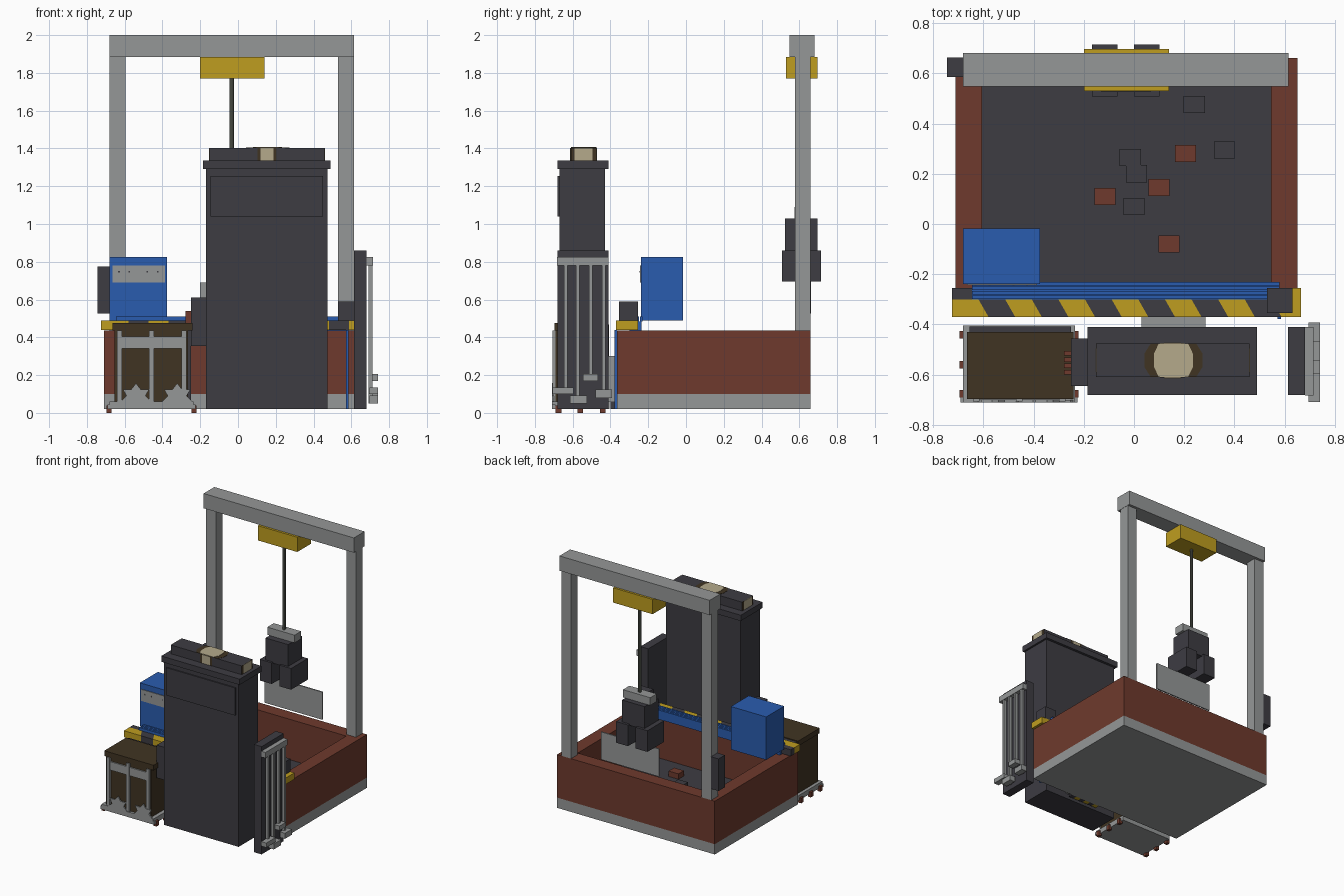
import bpy, bmesh, math
from mathutils import Vector

cube = bpy.data.objects.get("Cube")
if cube:
    bpy.data.objects.remove(cube, do_unlink=True)


def material(name, rgb):
    m = bpy.data.materials.new(name)
    m.use_nodes = True
    m.diffuse_color = (*rgb, 1)
    m.node_tree.nodes["Principled BSDF"].inputs["Base Color"].default_value = (*rgb, 1)
    return m


GREY = material("steel grey", (0.30, 0.31, 0.31))
DARK = material("charcoal", (0.047, 0.045, 0.055))
BRICK = material("brick red", (0.156, 0.042, 0.026))
YELLOW = material("safety yellow", (0.52, 0.34, 0.014))
BLUE = material("blue", (0.023, 0.107, 0.43))
BROWN = material("dark brown", (0.051, 0.034, 0.016))
CREAM = material("cream", (0.46, 0.40, 0.26))
CABLE = material("cable grey", (0.10, 0.11, 0.09))


def prism(name, mat, pts, axis, a, b):
    """Extrude a flat outline along an axis from a to b."""
    def place(p, d):
        return {"x": (d, p[0], p[1]), "y": (p[0], d, p[1]), "z": (p[0], p[1], d)}[axis]
    bm = bmesh.new()
    face = bm.faces.new([bm.verts.new(place(p, a)) for p in pts])
    ext = bmesh.ops.extrude_face_region(bm, geom=[face])
    verts = [g for g in ext["geom"] if isinstance(g, bmesh.types.BMVert)]
    bmesh.ops.translate(bm, verts=verts, vec=Vector(place((0, 0), b - a)))
    bmesh.ops.recalc_face_normals(bm, faces=bm.faces)
    mesh = bpy.data.meshes.new(name)
    bm.to_mesh(mesh)
    bm.free()
    mesh.materials.append(mat)
    ob = bpy.data.objects.new(name, mesh)
    bpy.context.collection.objects.link(ob)
    return ob


def box(name, mat, x0, x1, y0, y1, z0, z1):
    return prism(name, mat, [(x0, y0), (x1, y0), (x1, y1), (x0, y1)], "z", z0, z1)


# Walled pit: slab, floor and four brick walls
box("base_slab", GREY, -0.71, 0.65, -0.365, 0.66, 0.02, 0.10)
box("pit_floor", DARK, -0.61, 0.55, -0.27, 0.56, 0.10, 0.12)
box("left_wall_low", BRICK, 0.545, 0.65, -0.365, 0.66, 0.10, 0.435)
box("right_wall_low", BRICK, -0.71, -0.605, -0.365, 0.66, 0.10, 0.435)
box("back_wall", BRICK, -0.605, 0.545, 0.555, 0.66, 0.10, 0.435)
box("front_wall", BRICK, -0.605, 0.545, -0.365, -0.26, 0.10, 0.435)

# Rubble on the floor
rubble = [(DARK, [(0.24, 0.475), (0.36, 0.295), (-0.015, 0.265), (0.01, 0.2), (0, 0.07)]),
          (BRICK, [(0.205, 0.28), (0.10, 0.145), (-0.115, 0.11), (0.14, -0.08)])]
for mat, spots in rubble:
    for i, (x, y) in enumerate(spots):
        box(f"rubble_{i}", mat, x - 0.042, x + 0.042, y - 0.034, y + 0.034,
            0.12, 0.15 + 0.004 * i)

# Hazard striped sill made of slanted segments
edges = [-0.725 + 0.106 * i for i in range(13)] + [0.665]
for i in range(13):
    a, b = edges[i], edges[i + 1]
    sa, sb = (0 if i == 0 else 0.04), (0 if i == 12 else 0.04)
    outline = [(a + sa, -0.37), (b + sb, -0.37), (b, -0.30), (a, -0.30)]
    prism(f"sill_stripe_{i}", DARK if i % 2 else YELLOW, outline, "z", 0.44, 0.49)
box("sill_end_yellow", YELLOW, 0.58, 0.665, -0.30, -0.255, 0.44, 0.49)
box("sill_end_dark", DARK, -0.725, -0.645, -0.30, -0.255, 0.44, 0.49)
box("sill_motor", DARK, 0.53, 0.63, -0.355, -0.255, 0.49, 0.59)

# Blue pipes along the sill and a drop pipe
box("pipe_tray", BLUE, -0.645, 0.58, -0.30, -0.235, 0.435, 0.485)
for i in range(4):
    y = -0.291 + 0.018 * i
    box(f"pipe_{i}", BLUE, -0.645, 0.58, y - 0.007, y + 0.007, 0.485, 0.51)
box("drop_pipe", BLUE, 0.572, 0.586, -0.378, -0.366, 0.02, 0.44)

# Gantry frame
for side, x0, x1 in (("right", -0.68, -0.595), ("left", 0.53, 0.613)):
    box(f"{side}_post", GREY, x0, x1, 0.577, 0.66, 0.435, 1.885)
box("top_beam", GREY, -0.68, 0.615, 0.548, 0.68, 1.885, 2.0)
box("trolley", YELLOW, -0.20, 0.14, 0.53, 0.697, 1.77, 1.885)
box("post_control_box", DARK, -0.745, -0.68, 0.585, 0.663, 0.525, 0.775)

# Cable, grab and hanging plate
ring = [(-0.033 + 0.012 * math.cos(k * math.pi / 4), 0.615 + 0.012 * math.sin(k * math.pi / 4))
        for k in range(8)]
prism("cable", CABLE, ring, "z", 1.07, 1.77)
box("grab_bracket", GREY, -0.15, 0.085, 0.575, 0.655, 1.03, 1.09)
box("grab_body", DARK, -0.13, 0.065, 0.525, 0.695, 0.85, 1.03)
for side, x0, x1 in (("right", -0.168, -0.065), ("left", 0.0, 0.102)):
    box(f"{side}_jaw", DARK, x0, x1, 0.508, 0.715, 0.695, 0.86)
box("hanging_plate", GREY, -0.20, 0.30, 0.61, 0.62, 0.475, 0.69)

# Tall cabinet
box("cabinet_body", DARK, -0.17, 0.475, -0.67, -0.43, 0.02, 1.29)
box("cabinet_cap", DARK, -0.185, 0.49, -0.68, -0.41, 1.29, 1.335)
box("cabinet_header", DARK, -0.15, 0.457, -0.61, -0.475, 1.335, 1.403)
box("cabinet_front_panel", DARK, -0.145, 0.45, -0.679, -0.67, 1.04, 1.255)
box("cabinet_link", GREY, 0.03, 0.285, -0.43, -0.365, 0.06, 0.30)
for i in range(6):
    box(f"link_stripe_{i}", DARK if i % 2 else YELLOW, 0.03 + 0.0425 * i,
        0.0725 + 0.0425 * i, -0.40, -0.365, 0.02, 0.06)


# Glowing lamp patch on the header: rounded top plates, narrow side plates
def bulge(half_end, half_mid):
    c = 0.157
    return [(c - half_end, -0.61), (c + half_end, -0.61), (c + half_mid, -0.57),
            (c + half_mid, -0.515), (c + half_end, -0.475), (c - half_end, -0.475),
            (c - half_mid, -0.515), (c - half_mid, -0.57)]


prism("lamp_fringe_top", BROWN, bulge(0.09, 0.115), "z", 1.403, 1.405)
prism("lamp_glow_top", CREAM, bulge(0.058, 0.077), "z", 1.405, 1.407)
for y, s in ((-0.61, -1), (-0.475, 1)):
    for name, mat, x0, x1, d in (("lamp_fringe", BROWN, 0.103, 0.203, 0.002),
                                 ("lamp_glow", CREAM, 0.12, 0.188, 0.004)):
        box(name, mat, x0, x1, min(y, y + s * d), max(y, y + s * d), 1.335, 1.403)
for x, s in ((-0.15, -1), (0.457, 1)):
    for name, mat, y0, y1, d in (("end_fringe", BROWN, -0.61, -0.475, 0.002),
                                 ("end_glow", CREAM, -0.59, -0.495, 0.004)):
        box(name, mat, min(x, x + s * d), max(x, x + s * d), y0, y1, 1.335, 1.403)

# Side panel with hanging levers
box("lever_panel", DARK, 0.613, 0.68, -0.68, -0.41, 0.02, 0.86)
box("lever_rail", GREY, 0.68, 0.715, -0.683, -0.41, 0.78, 0.825)
levers = [(-0.637, -0.708, -0.595, 0.10, 0.135), (-0.573, -0.615, -0.525, 0.05, 0.092),
          (-0.505, -0.545, -0.467, 0.17, 0.205), (-0.435, -0.478, -0.393, 0.08, 0.123)]
for i, (y, y0, y1, z0, z1) in enumerate(levers):
    box(f"lever_rod_{i}", GREY, 0.69, 0.712, y - 0.009, y + 0.009, z0, 0.785)
    box(f"lever_foot_{i}", GREY, 0.695, 0.74, y0, y1, z0, z1)

# Crate on a wheeled pallet
box("pallet", GREY, -0.68, -0.235, -0.71, -0.405, 0.02, 0.06)
box("pallet_lip", GREY, -0.69, -0.225, -0.71, -0.69, 0.02, 0.045)
for i, y in enumerate((-0.675, -0.56, -0.44)):
    for side, x0 in (("right", -0.695), ("left", -0.245)):
        box(f"{side}_pallet_wheel_{i}", BRICK, x0, x0 + 0.025, y - 0.015, y + 0.015, 0.0, 0.04)
box("crate_body", BROWN, -0.655, -0.265, -0.69, -0.425, 0.06, 0.435)
box("crate_lid", BROWN, -0.665, -0.24, -0.697, -0.43, 0.435, 0.475)
box("crate_back", DARK, -0.655, -0.25, -0.43, -0.408, 0.06, 0.468)
for i, x in enumerate((-0.627, -0.457, -0.285)):
    box(f"crate_bar_{i}", GREY, x - 0.013, x + 0.013, -0.706, -0.69, 0.06, 0.435)
box("crate_band", GREY, -0.64, -0.272, -0.70, -0.69, 0.34, 0.405)
for i, x in enumerate((-0.54, -0.322)):
    shape = [(-0.08, 0.06), (-0.05, 0.09), (-0.07, 0.125), (-0.025, 0.125), (0, 0.157),
             (0.025, 0.125), (0.07, 0.125), (0.05, 0.09), (0.08, 0.06)]
    prism(f"pallet_gear_{i}", GREY, [(x + p, z) for p, z in shape], "y", -0.71, -0.70)

# Side box on the cabinet with red vents
box("side_box", DARK, -0.25, -0.17, -0.645, -0.455, 0.355, 0.61)
for i in range(4):
    y = -0.59 + 0.025 * i
    box(f"vent_{i}", BRICK, -0.278, -0.25, y - 0.009, y + 0.009, 0.47, 0.54)

# Blue equipment box with a label
box("blue_box", BLUE, -0.68, -0.375, -0.238, -0.017, 0.49, 0.825)
box("blue_box_label", GREY, -0.665, -0.387, -0.243, -0.238, 0.69, 0.78)
for i, x in enumerate((-0.63, -0.575, -0.48, -0.425)):
    box(f"label_rivet_{i}", DARK, x - 0.004, x + 0.004, -0.245, -0.243, 0.742, 0.75)
